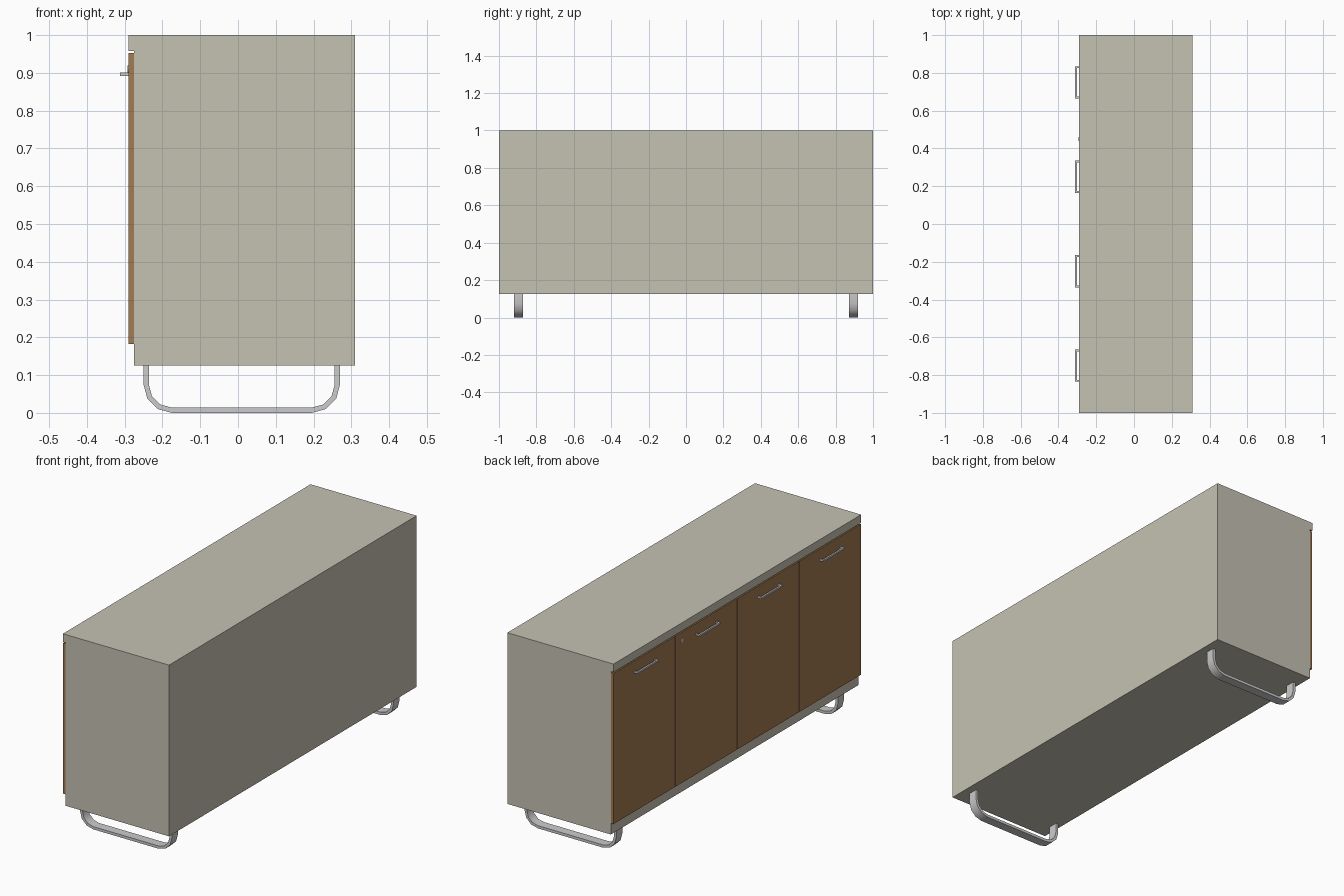
import bpy, bmesh, math

if "Cube" in bpy.data.objects:
    bpy.data.objects.remove(bpy.data.objects["Cube"])


def material(name, rgb):
    m = bpy.data.materials.new(name)
    m.diffuse_color = (*rgb, 1)
    m.use_nodes = True
    m.node_tree.nodes["Principled BSDF"].inputs["Base Color"].default_value = m.diffuse_color
    return m


GREY = material("warm_grey_laminate", (0.56, 0.54, 0.45))
WOOD = material("brown_wood", (0.36, 0.20, 0.085))
METAL = material("brushed_metal", (0.60, 0.60, 0.60))


def finish(name, bm, mat):
    bmesh.ops.recalc_face_normals(bm, faces=bm.faces)
    me = bpy.data.meshes.new(name)
    bm.to_mesh(me)
    bm.free()
    me.materials.append(mat)
    ob = bpy.data.objects.new(name, me)
    bpy.context.collection.objects.link(ob)
    return ob


def extrude(name, pts, axis, lo, hi, mat):
    """Extrude a closed 2D outline along y (pts = x,z) or z (pts = x,y)."""
    bm = bmesh.new()
    place = (lambda a, b: (a, lo, b)) if axis == "y" else (lambda a, b: (a, b, lo))
    face = bm.faces.new([bm.verts.new(place(*p)) for p in pts])
    new = bmesh.ops.extrude_face_region(bm, geom=[face])["geom"]
    vec = (0, hi - lo, 0) if axis == "y" else (0, 0, hi - lo)
    bmesh.ops.translate(bm, vec=vec, verts=[v for v in new if isinstance(v, bmesh.types.BMVert)])
    return finish(name, bm, mat)


# Cabinet body with the top lip overhanging the doors
extrude("cabinet_body", [(-0.275, 0.125), (0.31, 0.125), (0.31, 1.0), (-0.29, 1.0),
                         (-0.29, 0.958), (-0.275, 0.958)], "y", -1, 1, GREY)

# Four doors, each with a U-shaped pull handle
for i, yc in enumerate((-0.75, -0.25, 0.25, 0.75), 1):
    extrude(f"door_{i}", [(-0.29, 0.182), (-0.275, 0.182), (-0.275, 0.952), (-0.29, 0.952)],
            "y", yc - 0.2485, yc + 0.2485, WOOD)
    a, b = yc - 0.085, yc + 0.085
    t = 0.009
    extrude(f"handle_{i}", [(-0.29, a), (-0.312, a), (-0.312, b), (-0.29, b), (-0.29, b - t),
                            (-0.312 + t, b - t), (-0.312 + t, a + t), (-0.29, a + t)],
            "z", 0.892, 0.901, METAL)

# Round lock on one door
bpy.ops.mesh.primitive_cylinder_add(vertices=16, radius=0.01, depth=0.004,
                                    location=(-0.291, 0.45, 0.91), rotation=(0, math.pi / 2, 0))
lock = bpy.context.object
lock.name = "door_lock"
lock.data.materials.append(METAL)


# Bent flat-bar sled legs
def sled(r):
    """One line of the bar: verticals joined to the floor run by 3-sided bends."""
    pts = [(-0.175 - r, 0.125)]
    for cx, start in ((-0.175, 180), (0.195, 270)):
        for k in range(4):
            ang = math.radians(start + 30 * k)
            pts.append((cx + r * math.cos(ang), 0.075 + r * math.sin(ang)))
    return pts + [(0.195 + r, 0.125)]


for side, yc in (("left", -0.895), ("right", 0.895)):
    leg = extrude(f"sled_leg_{side}", sled(0.075) + sled(0.061)[::-1],
                  "y", yc - 0.024, yc + 0.024, METAL)
    bpy.ops.object.select_all(action="DESELECT")
    leg.select_set(True)
    bpy.context.view_layer.objects.active = leg
    bpy.ops.object.shade_smooth_by_angle(angle=math.radians(40))
